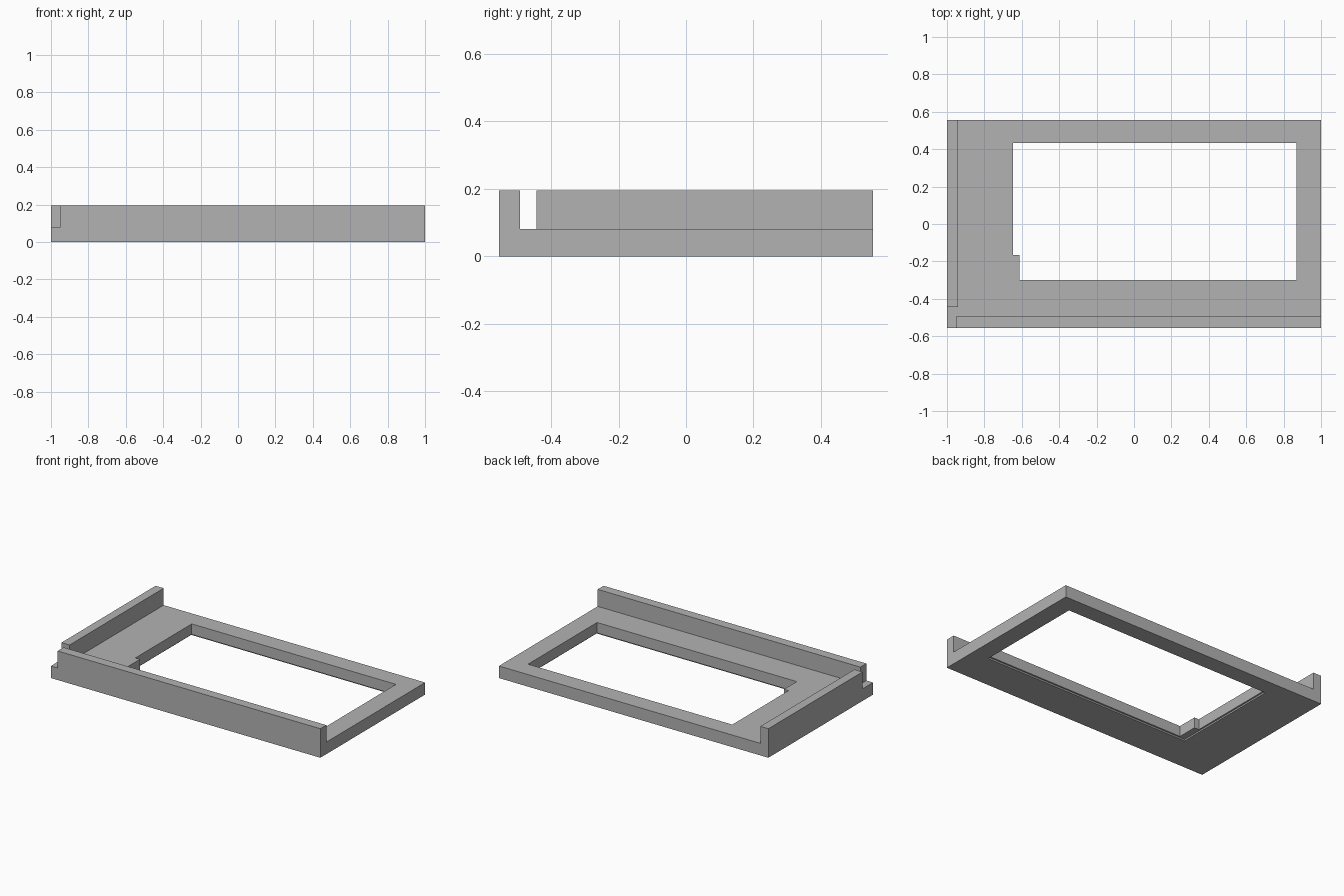
import bpy
import bmesh

default = bpy.data.objects.get("Cube")
if default:
    bpy.data.objects.remove(default, do_unlink=True)

HEIGHT, FLOOR = 0.195, 0.081
HALF_DEPTH = 0.555

grey = bpy.data.materials.new("neutral_grey")
grey.use_nodes = True
colour = (0.45, 0.45, 0.45, 1)
grey.diffuse_color = colour
grey.node_tree.nodes["Principled BSDF"].inputs["Base Color"].default_value = colour


def prism(name, outline, z0, z1):
    """Extrude a flat outline from z0 up to z1."""
    bm = bmesh.new()
    base = bm.faces.new([bm.verts.new((x, y, z0)) for x, y in outline])
    top = bmesh.ops.extrude_face_region(bm, geom=[base])["geom"]
    bmesh.ops.translate(bm, vec=(0, 0, z1 - z0),
                        verts=[v for v in top if isinstance(v, bmesh.types.BMVert)])
    bmesh.ops.recalc_face_normals(bm, faces=bm.faces)
    mesh = bpy.data.meshes.new(name)
    bm.to_mesh(mesh)
    bm.free()
    mesh.materials.append(grey)
    obj = bpy.data.objects.new(name, mesh)
    bpy.context.collection.objects.link(obj)
    return obj


def rect(x0, x1, y0, y1):
    return [(x0, y0), (x1, y0), (x1, y1), (x0, y1)]


def cut(target, cutter):
    """Subtract the cutter and discard it."""
    mod = target.modifiers.new("cut", "BOOLEAN")
    mod.operation, mod.solver, mod.object = "DIFFERENCE", "EXACT", cutter
    bpy.context.view_layer.objects.active = target
    bpy.ops.object.modifier_apply(modifier=mod.name)
    bpy.data.objects.remove(cutter, do_unlink=True)


# Solid block that becomes the tray frame
frame = prism("tray_frame", rect(-1, 1, -HALF_DEPTH, HALF_DEPTH), 0, HEIGHT)

# Clear the space above the floor, leaving a front rail and a side rail
# separated by an open slot at their shared corner
clearance = [(-0.94, 0.7), (-0.94, -0.443), (-1.1, -0.443), (-1.1, -0.7),
             (-0.95, -0.7), (-0.95, -0.492), (1.1, -0.492), (1.1, 0.7)]
cut(frame, prism("floor_clearance", clearance, FLOOR, 0.4))

# Window with a small tab left in one corner
window = [(-0.612, -0.3), (0.87, -0.3), (0.87, 0.432), (-0.646, 0.432),
          (-0.646, -0.165), (-0.612, -0.165)]
cut(frame, prism("window_opening", window, -0.1, 0.3))

# Shallow rebate around the window on the underside
cut(frame, prism("window_rebate", rect(-0.657, 0.881, -0.311, 0.443), -0.1, 0.01))
